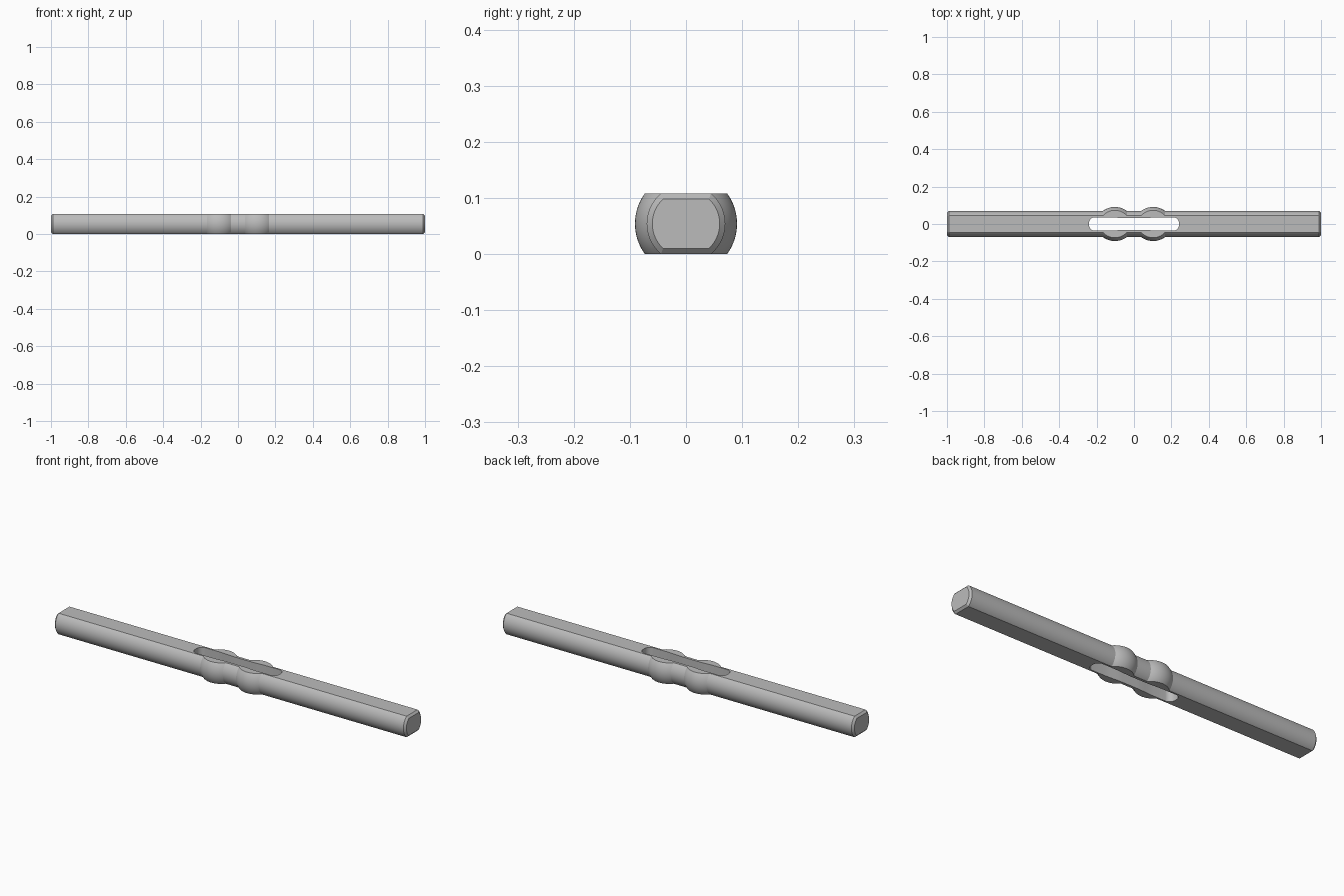
import bpy, bmesh, math

cube = bpy.data.objects.get("Cube")
if cube:
    bpy.data.objects.remove(cube, do_unlink=True)

HEIGHT, RADIUS, CHAMFER = 0.108, 0.07, 0.01
MID = HEIGHT / 2
BULGE_X, BULGE_HALF, BULGE_RISE = 0.102, 0.064, 0.021

grey = bpy.data.materials.new("plain grey")
grey.use_nodes = True
colour = (0.5, 0.5, 0.5, 1)
grey.diffuse_color = colour
grey.node_tree.nodes["Principled BSDF"].inputs["Base Color"].default_value = colour


def make_object(name, bm):
    bmesh.ops.recalc_face_normals(bm, faces=bm.faces)
    mesh = bpy.data.meshes.new(name)
    bm.to_mesh(mesh)
    bm.free()
    obj = bpy.data.objects.new(name, mesh)
    bpy.context.collection.objects.link(obj)
    mesh.materials.append(grey)
    return obj


def prism(name, outline, offset):
    """Extrude a closed outline of 3D points along an offset."""
    bm = bmesh.new()
    face = bm.faces.new([bm.verts.new(p) for p in outline])
    moved = bmesh.ops.extrude_face_region(bm, geom=[face])["geom"]
    verts = [v for v in moved if isinstance(v, bmesh.types.BMVert)]
    bmesh.ops.translate(bm, verts=verts, vec=offset)
    return make_object(name, bm)


def lathe(name, profile, steps=96):
    """Revolve (x, radius) points about the long axis."""
    bm = bmesh.new()
    rings = []
    for x, r in profile:
        angles = [math.tau * i / steps for i in range(steps)]
        rings.append([bm.verts.new((x, r * math.cos(a), MID + r * math.sin(a))) for a in angles])
    for a, b in zip(rings, rings[1:]):
        for i in range(steps):
            j = (i + 1) % steps
            bm.faces.new((a[i], a[j], b[j], b[i]))
    bm.faces.new(rings[0])
    bm.faces.new(rings[-1])
    return make_object(name, bm)


def apply_boolean(obj, cutter, operation):
    mod = obj.modifiers.new(operation.lower(), 'BOOLEAN')
    mod.object, mod.operation, mod.solver = cutter, operation, 'EXACT'
    bpy.context.view_layer.objects.active = obj
    bpy.ops.object.modifier_apply(modifier=mod.name)
    bpy.data.objects.remove(cutter, do_unlink=True)


# Round rod with chamfered ends and two ring-shaped bulges
arc_r = (BULGE_HALF ** 2 + BULGE_RISE ** 2) / (2 * BULGE_RISE)
half = [(1, RADIUS - CHAMFER), (1 - CHAMFER, RADIUS)]
for i in range(17):
    dx = BULGE_HALF * (1 - i / 8)
    half.append((BULGE_X + dx, RADIUS + BULGE_RISE - arc_r + math.sqrt(arc_r ** 2 - dx ** 2)))
profile = [(-x, r) for x, r in half] + half[::-1]
rod = lathe("rod", profile)

# Flat top and bottom, with chamfers where they meet the ends
c = CHAMFER
corner = [(1.0, c), (1.0, HEIGHT - c), (1 - c, HEIGHT)]
outline = [(1 - c, 0)] + corner
outline += [(-x, z) for x, z in outline[::-1]]
flats = prism("flats", [(x, -0.2, z) for x, z in outline], (0, 0.4, 0))
apply_boolean(rod, flats, 'INTERSECT')

# Through slot with rounded ends and a slightly narrower waist
SLOT_END, SLOT_WIDE, SLOT_WAIST, ROUND = 0.24, 0.036, 0.031, 0.03
quarter = []
for i in range(9):
    a = math.pi / 2 * i / 8
    quarter.append((SLOT_END - ROUND + ROUND * math.cos(a), SLOT_WIDE - ROUND + ROUND * math.sin(a)))
for i in range(9):
    t = i / 8
    blend = t * t * (3 - 2 * t)
    quarter.append((0.14 - 0.1 * t, SLOT_WIDE + (SLOT_WAIST - SLOT_WIDE) * blend))
upper = quarter + [(-x, y) for x, y in quarter[::-1]]
loop = upper + [(x, -y) for x, y in upper[::-1]]
slot = prism("slot", [(x, y, -0.1) for x, y in loop], (0, 0, 0.4))
apply_boolean(rod, slot, 'DIFFERENCE')

# Smooth curved walls, crisp edges at the flats and chamfers
bpy.ops.object.select_all(action='DESELECT')
rod.select_set(True)
bpy.context.view_layer.objects.active = rod
bpy.ops.object.shade_smooth_by_angle(angle=math.radians(25))
